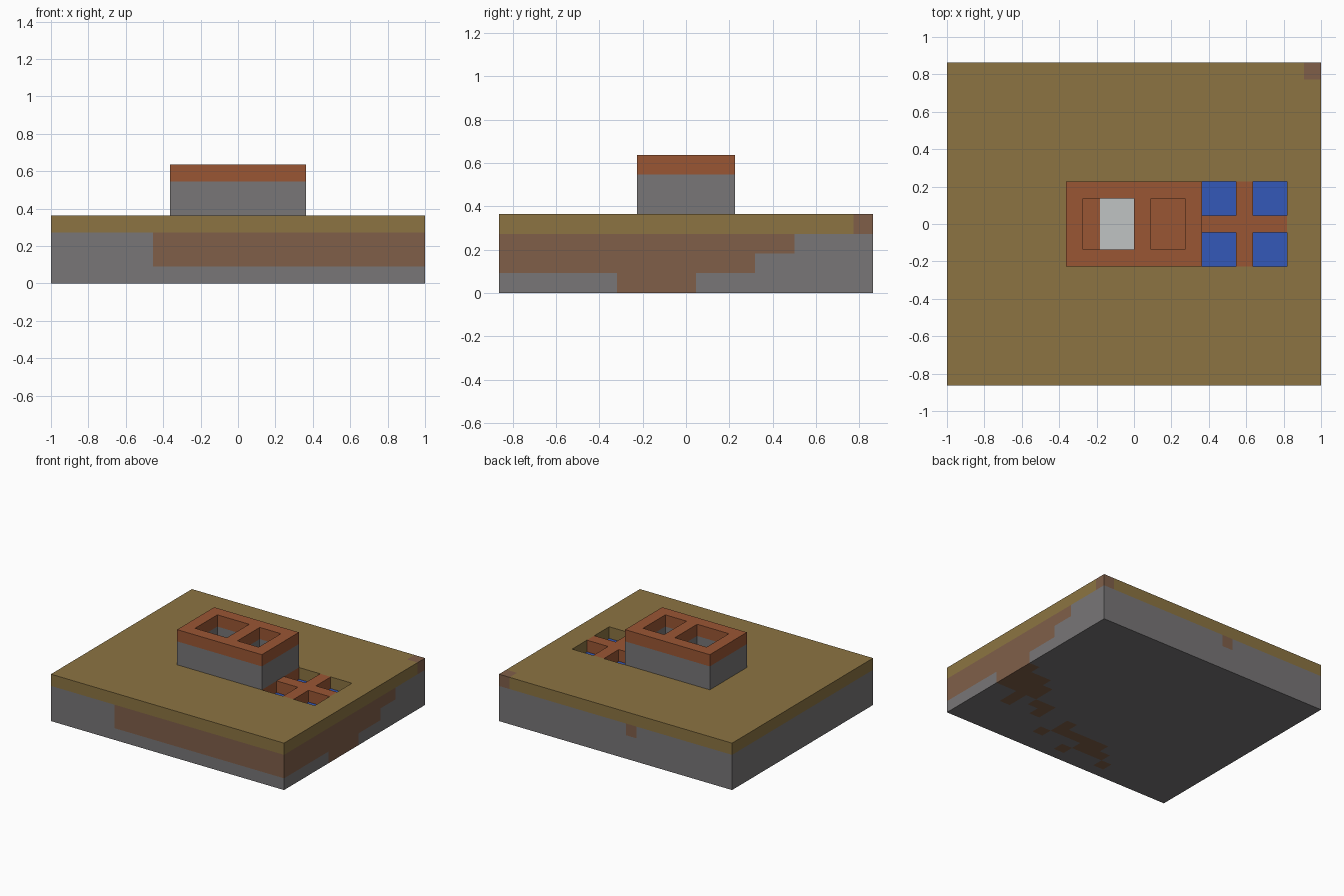
import bpy
import bmesh
import math
from mathutils import Vector

old = bpy.data.objects.get("Cube")
if old:
    bpy.data.objects.remove(old, do_unlink=True)

# Block grid: columns along x, rows along y, layers along z
NX, NY, NZ = 22, 19, 7
CELL = 2 / NX
GROUND = 4

PALETTE = {
    "grass": (140, 116, 66),
    "stone": (120, 118, 119),
    "dirt": (128, 95, 73),
    "brick": (154, 86, 52),
    "water": (52, 88, 184),
    "pale_floor": (192, 195, 196),
}


def linear(value):
    c = value / 255
    return ((c + 0.055) / 1.055) ** 2.4 if c > 0.04045 else c / 12.92


def make_material(name, rgb):
    colour = [linear(v) for v in rgb] + [1]
    mat = bpy.data.materials.new(name)
    mat.use_nodes = True
    mat.diffuse_color = colour
    shader = mat.node_tree.nodes["Principled BSDF"]
    shader.inputs["Base Color"].default_value = colour
    shader.inputs["Roughness"].default_value = 0.9
    return mat


MATERIALS = {name: make_material(name, rgb) for name, rgb in PALETTE.items()}

# Dirt patches on the underside: first column, last column, first row, last row
UNDERSIDE = [(21, 21, 6, 9), (19, 20, 6, 8), (18, 18, 6, 7), (19, 19, 4, 5),
             (16, 17, 5, 5), (16, 16, 4, 4), (13, 13, 4, 4), (11, 13, 3, 3),
             (14, 14, 2, 2), (9, 10, 2, 3), (11, 11, 1, 1), (8, 8, 2, 2),
             (7, 7, 1, 1)]


def in_house(i, j):
    return 7 <= i <= 14 and 7 <= j <= 11


def in_room(i, j):
    return 8 <= j <= 10 and (8 <= i <= 10 or 12 <= i <= 13)


def in_pool_area(i, j):
    return 15 <= i <= 19 and 7 <= j <= 11


def in_pool(i, j):
    return in_pool_area(i, j) and i != 17 and j != 9


def is_dirt(i, j, k):
    front = j == 0 and i >= 6 and k in (1, 2)
    side = i == NX - 1 and ((k == 2 and j < 15) or (k == 1 and j < 13))
    corner = (i, j, k) == (NX - 1, NY - 1, 3)
    back = (i, j, k) == (9, NY - 1, 2)
    under = k == 0 and any(a <= i <= b and c <= j <= d
                           for a, b, c, d in UNDERSIDE)
    return front or side or corner or back or under


def block(i, j, k):
    """Part and colour of one block, or None where it is empty."""
    if not (0 <= i < NX and 0 <= j < NY and 0 <= k < NZ):
        return None
    if k >= GROUND:
        if not in_house(i, j) or in_room(i, j):
            return None
        return ("roof_rim", "brick") if k == NZ - 1 else ("house_walls", "stone")
    if k == GROUND - 1:
        if in_pool(i, j):
            return None
        if in_house(i, j):
            pale = in_room(i, j) and i in (9, 10)
            return ("house_floor", "pale_floor" if pale else "brick")
        if in_pool_area(i, j):
            return ("pool_divider", "brick")
    if k == GROUND - 2 and in_pool(i, j):
        return ("pool_water", "water")
    if is_dirt(i, j, k):
        return ("ground", "dirt")
    return ("ground", "grass" if k == GROUND - 1 else "stone")


def build_part(part):
    """Outer skin of all blocks of one part, merged into large flat faces."""
    mesh = bpy.data.meshes.new(part)
    names = []
    bm = bmesh.new()
    for i in range(NX):
        for j in range(NY):
            for k in range(NZ):
                found = block(i, j, k)
                if not found or found[0] != part:
                    continue
                if found[1] not in names:
                    names.append(found[1])
                    mesh.materials.append(MATERIALS[found[1]])
                centre = Vector((i + 0.5 - NX / 2, j + 0.5 - NY / 2, k + 0.5))
                for axis in range(3):
                    for sign in (-1, 1):
                        n = Vector((0, 0, 0))
                        n[axis] = sign
                        if block(i + int(n.x), j + int(n.y), k + int(n.z)):
                            continue
                        u = Vector((0, 0, 0))
                        u[(axis + 1) % 3] = 1
                        v = n.cross(u)
                        ring = (-u - v, u - v, u + v, v - u)
                        face = bm.faces.new([
                            bm.verts.new((centre + (n + r) / 2) * CELL)
                            for r in ring])
                        face.material_index = names.index(found[1])
    bmesh.ops.remove_doubles(bm, verts=bm.verts, dist=CELL / 100)
    bmesh.ops.dissolve_limit(bm, angle_limit=math.radians(1), verts=bm.verts,
                             edges=bm.edges, delimit={'MATERIAL'})
    bm.to_mesh(mesh)
    bm.free()
    bpy.context.collection.objects.link(bpy.data.objects.new(part, mesh))


for part_name in ("ground", "pool_water", "pool_divider", "house_floor",
                  "house_walls", "roof_rim"):
    build_part(part_name)
